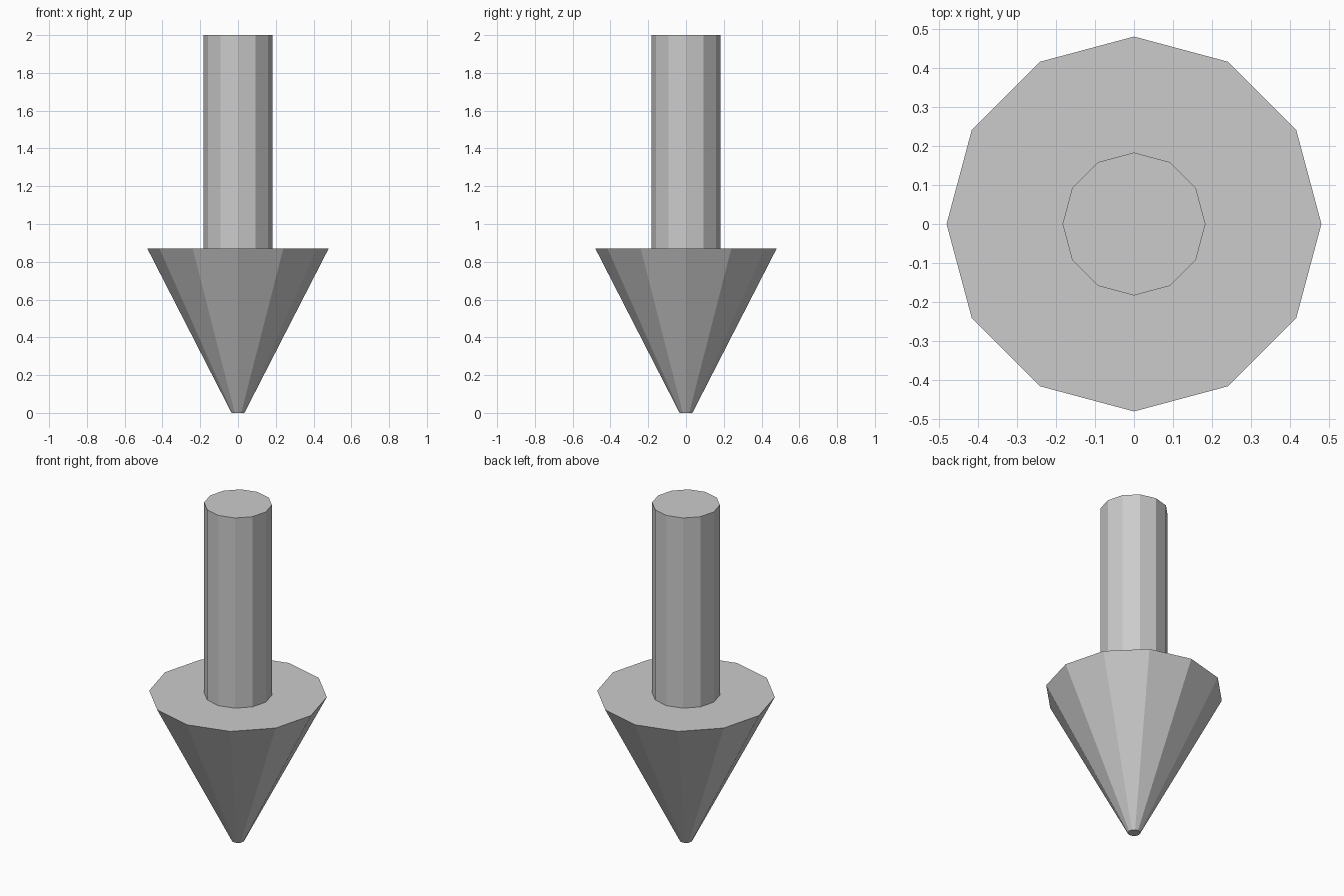
import bpy

cube = bpy.data.objects.get("Cube")
if cube:
    bpy.data.objects.remove(cube, do_unlink=True)

SIDES = 12
HEAD_TOP = 0.87
HEIGHT = 2.0

grey = bpy.data.materials.new("light_grey")
grey.use_nodes = True
colour = (0.6, 0.6, 0.6, 1.0)
grey.diffuse_color = colour
grey.node_tree.nodes["Principled BSDF"].inputs["Base Color"].default_value = colour


def tapered_prism(name, bottom_radius, top_radius, z_low, z_high):
    """Flat-shaded upright prism between two heights."""
    bpy.ops.mesh.primitive_cone_add(
        vertices=SIDES, radius1=bottom_radius, radius2=top_radius,
        depth=z_high - z_low, location=(0, 0, (z_low + z_high) / 2))
    part = bpy.context.object
    part.name = name
    part.data.name = name
    part.data.materials.append(grey)
    return part


# Arrow head pointing down, with a small blunt tip
tapered_prism("arrow_head", 0.034, 0.48, 0.0, HEAD_TOP)

# Straight shaft standing on the head
tapered_prism("arrow_shaft", 0.183, 0.183, HEAD_TOP, HEIGHT)
